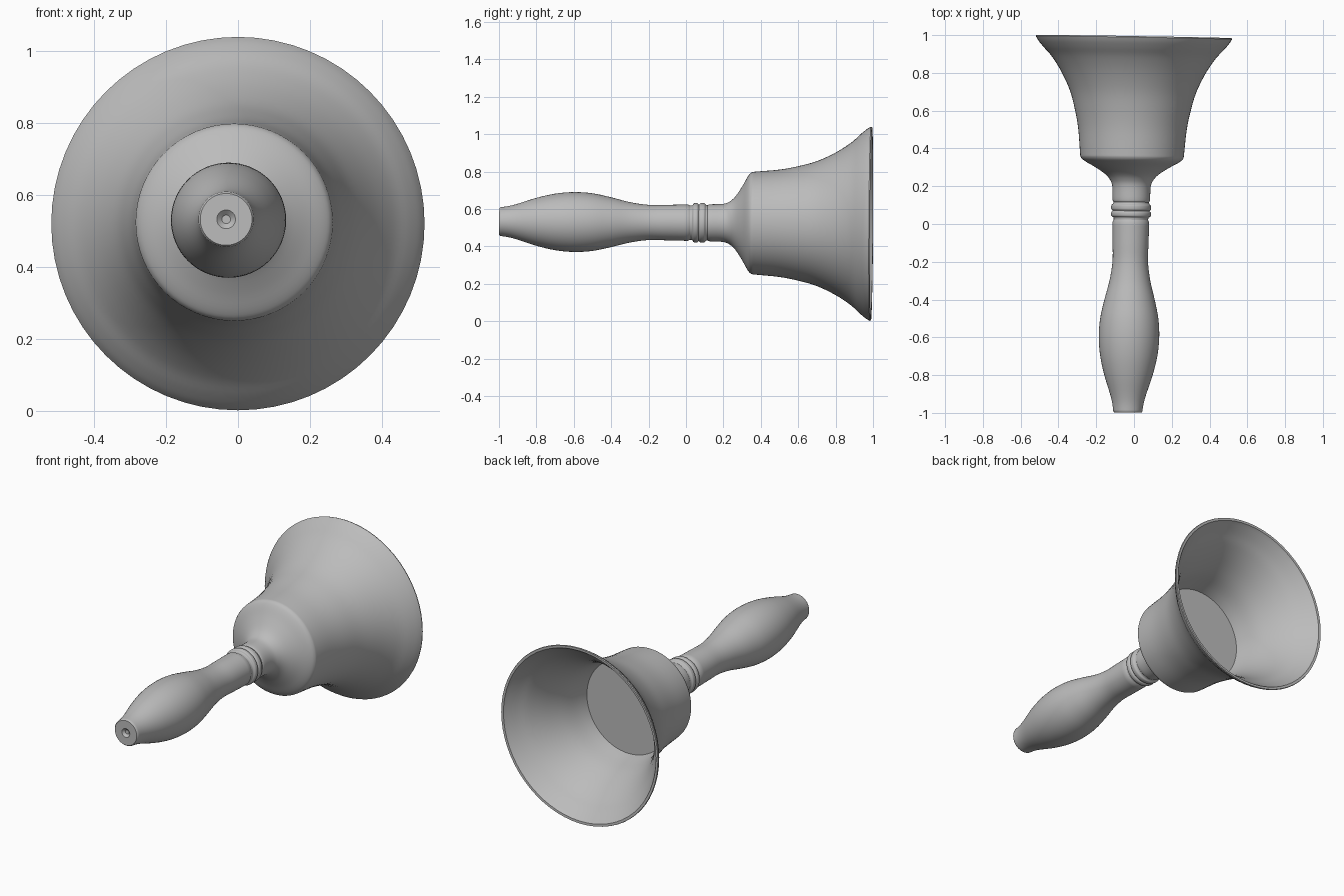
import bpy, bmesh, math
from mathutils import Vector

if "Cube" in bpy.data.objects:
    bpy.data.objects.remove(bpy.data.objects["Cube"])

SIDES = 64
grey = bpy.data.materials.new("plain grey")
grey.diffuse_color = (0.5, 0.5, 0.5, 1)
grey.use_nodes = True
grey.node_tree.nodes["Principled BSDF"].inputs["Base Color"].default_value = grey.diffuse_color


def centre(y):
    """Slightly tilted axis of the bell, from handle end to mouth."""
    return Vector((0.0165 * (y - 1), y, 0.521 - 0.006 * (y - 1)))


def smooth(pts, steps=4):
    """Rounded curve through (y, radius) points."""
    p = [pts[0]] + pts + [pts[-1]]
    out = []
    for i in range(1, len(p) - 2):
        a, b, c, d = (Vector(q) for q in p[i - 1:i + 3])
        for k in range(steps):
            t = k / steps
            v = 0.5 * (2 * b + (c - a) * t + (2 * a - 5 * b + 4 * c - d) * t * t
                       + (3 * b - a - 3 * c + d) * t ** 3)
            out.append((v.x, v.y))
    return out + [pts[-1]]


def lathe(name, profile):
    """Turn a (y, radius) profile round the tilted axis."""
    u = Vector((1, -0.0165, 0)).normalized()
    w = Vector((0, 0.006, 1)).normalized()
    bm = bmesh.new()
    rings = []
    for y, r in profile:
        rings.append([bm.verts.new(centre(y) + u * r * math.cos(a) + w * r * math.sin(a))
                      for a in (2 * math.pi * k / SIDES for k in range(SIDES))])
    for lo, hi in zip(rings, rings[1:]):
        for k in range(SIDES):
            n = (k + 1) % SIDES
            bm.faces.new((lo[k], hi[k], hi[n], lo[n]))
    bmesh.ops.remove_doubles(bm, verts=bm.verts, dist=1e-5)
    mesh = bpy.data.meshes.new(name)
    bm.to_mesh(mesh)
    bm.free()
    mesh.materials.append(grey)
    ob = bpy.data.objects.new(name, mesh)
    bpy.context.collection.objects.link(ob)
    bpy.ops.object.select_all(action='DESELECT')
    ob.select_set(True)
    bpy.context.view_layer.objects.active = ob
    bpy.ops.object.shade_smooth_by_angle(angle=math.radians(35))


# Handle: pitted flat end, swollen grip, thin neck
lathe("handle", [(-0.985, 0), (-0.985, 0.012), (-0.998, 0.026), (-0.998, 0.072)] + smooth([
    (-0.992, 0.077), (-0.95, 0.083), (-0.9, 0.096), (-0.8, 0.128), (-0.7, 0.151),
    (-0.6, 0.160), (-0.5, 0.154), (-0.4, 0.133), (-0.3, 0.108), (-0.2, 0.094),
    (-0.1, 0.095), (0.01, 0.097)]) + [(0.022, 0.091)])

# Collar: two small rounded rings
lathe("collar", smooth([
    (0.022, 0.091), (0.034, 0.093), (0.042, 0.104), (0.06, 0.105), (0.069, 0.098),
    (0.078, 0.105), (0.098, 0.105), (0.106, 0.097), (0.116, 0.094)]))

# Bell: neck, shoulder, flared body, lip, hollow inside with a flat floor
outer = smooth([
    (0.116, 0.094), (0.13, 0.099), (0.2, 0.102), (0.235, 0.116), (0.265, 0.144),
    (0.3, 0.197), (0.33, 0.25), (0.35, 0.271), (0.38, 0.276), (0.5, 0.287),
    (0.6, 0.306), (0.7, 0.334), (0.8, 0.381), (0.88, 0.433), (0.93, 0.478),
    (0.96, 0.503), (0.98, 0.516), (0.986, 0.519)])
lip = [(0.992, 0.517), (0.991, 0.503)]
inner = smooth([
    (0.982, 0.497), (0.93, 0.455), (0.88, 0.411), (0.8, 0.359), (0.7, 0.312),
    (0.6, 0.284), (0.55, 0.272)])
lathe("bell", outer + lip + inner + [(0.55, 0)])
